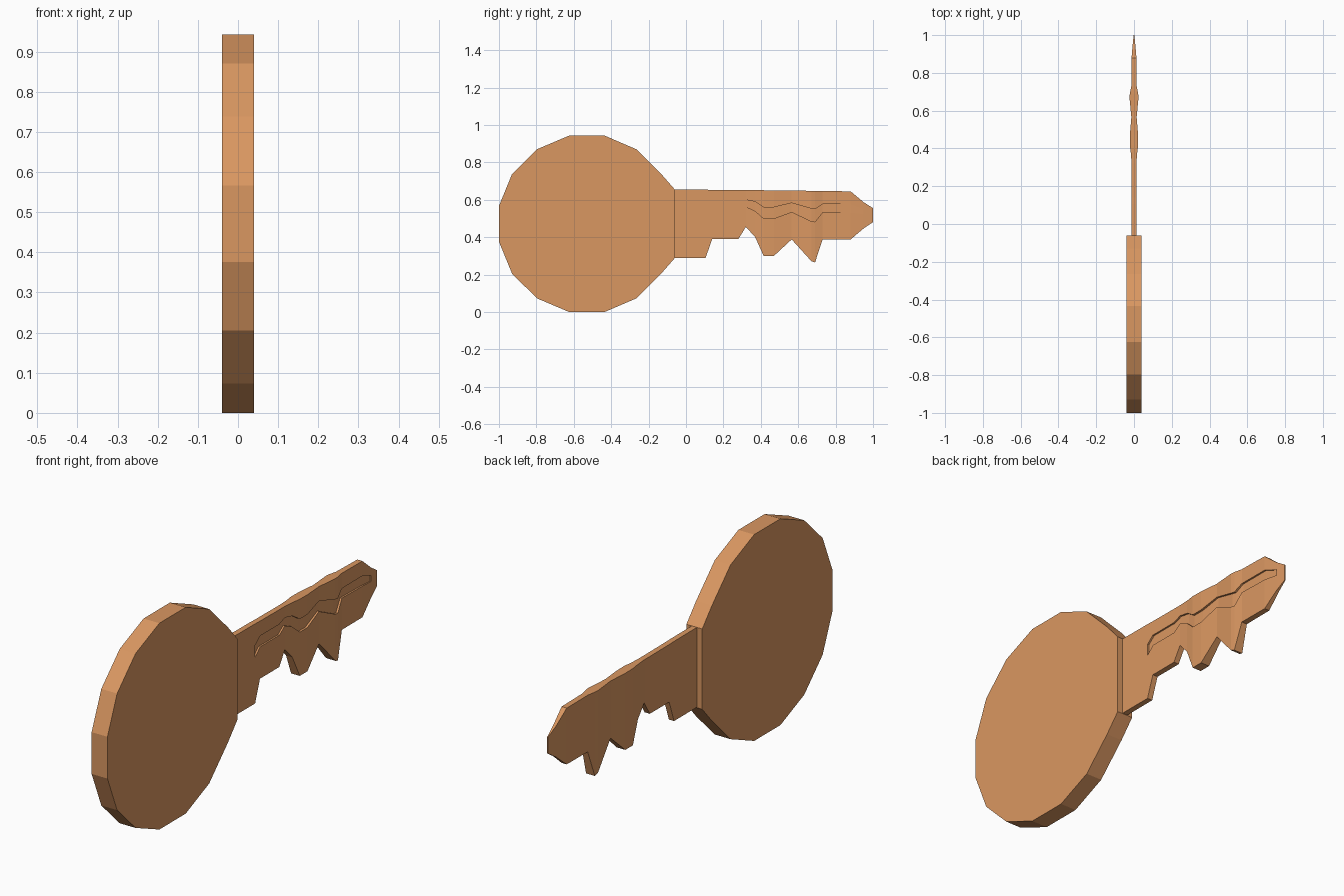
import bpy, bmesh

if "Cube" in bpy.data.objects:
    bpy.data.objects.remove(bpy.data.objects["Cube"])

mat = bpy.data.materials.new("copper")
mat.diffuse_color = (0.70, 0.31, 0.12, 1)
mat.use_nodes = True
mat.node_tree.nodes["Principled BSDF"].inputs["Base Color"].default_value = mat.diffuse_color


def finish(name, bm):
    bmesh.ops.recalc_face_normals(bm, faces=bm.faces)
    me = bpy.data.meshes.new(name)
    bm.to_mesh(me)
    bm.free()
    me.materials.append(mat)
    ob = bpy.data.objects.new(name, me)
    bpy.context.collection.objects.link(ob)
    return ob


# Round grip: upper half of the outline, mirrored about its mid height, then extruded
MID = 0.4715
half = [(-1, 0.567), (-0.93, 0.738), (-0.797, 0.87), (-0.625, 0.943),
        (-0.435, 0.943), (-0.265, 0.87), (-0.13, 0.735), (-0.06, 0.655)]
outline = half + [(y, 2 * MID - z) for y, z in reversed(half)]
bm = bmesh.new()
face = bm.faces.new([bm.verts.new((-0.04, y, z)) for y, z in outline])
ext = bmesh.ops.extrude_face_region(bm, geom=[face])
bmesh.ops.translate(bm, vec=(0.08, 0, 0),
                    verts=[v for v in ext["geom"] if isinstance(v, bmesh.types.BMVert)])
finish("grip", bm)

# Blade stations: y, bottom, groove bottom, groove top, top, half thickness
stations = [
    (-0.06, 0.29, 0.50, 0.56, 0.655, 0.013),
    (0.105, 0.29, 0.50, 0.555, 0.654, 0.013),
    (0.14, 0.39, 0.535, 0.585, 0.653, 0.013),
    (0.28, 0.39, 0.535, 0.585, 0.652, 0.013),
    (0.32, 0.455, 0.563, 0.60, 0.652, 0.013),
    (0.37, 0.40, 0.54, 0.59, 0.651, 0.016),
    (0.415, 0.30, 0.50, 0.56, 0.651, 0.022),
    (0.47, 0.30, 0.50, 0.56, 0.65, 0.022),
    (0.565, 0.388, 0.535, 0.583, 0.649, 0.014),
    (0.67, 0.272, 0.485, 0.553, 0.648, 0.024),
    (0.69, 0.265, 0.482, 0.55, 0.648, 0.022),
    (0.73, 0.388, 0.533, 0.577, 0.647, 0.014),
    (0.88, 0.388, 0.53, 0.577, 0.645, 0.013),
    (0.95, 0.447, 0.523, 0.55, 0.587, 0.007),
    (1.0, 0.48, 0.51, 0.53, 0.555, 0.002),
]
bm = bmesh.new()
cols = []
for y, b, gb, gt, t, h in stations:
    floor = h - min(0.01, 0.6 * h)
    cols.append([bm.verts.new(p) for p in (
        (-h, y, b), (h, y, b), (h, y, gb), (floor, y, gb),
        (floor, y, gt), (h, y, gt), (h, y, t), (-h, y, t))])

plain = (0, 1, 2, 5, 6, 7)          # section without the groove
grooved = (0, 1, 2, 3, 4, 5, 6, 7)  # section with the groove
first, last = 1, len(cols) - 2
for i, (a, c) in enumerate(zip(cols, cols[1:])):
    ring = grooved if first <= i < last else plain
    for p, q in zip(ring, ring[1:] + ring[:1]):
        bm.faces.new((a[p], a[q], c[q], c[p]))
for c in (cols[0], cols[-1]):       # blade ends
    bm.faces.new([c[k] for k in plain])
for c in (cols[first], cols[last]):  # groove end walls
    bm.faces.new([c[k] for k in (2, 3, 4, 5)])
bmesh.ops.delete(bm, geom=[v for v in bm.verts if not v.link_faces], context='VERTS')
finish("blade", bm)
